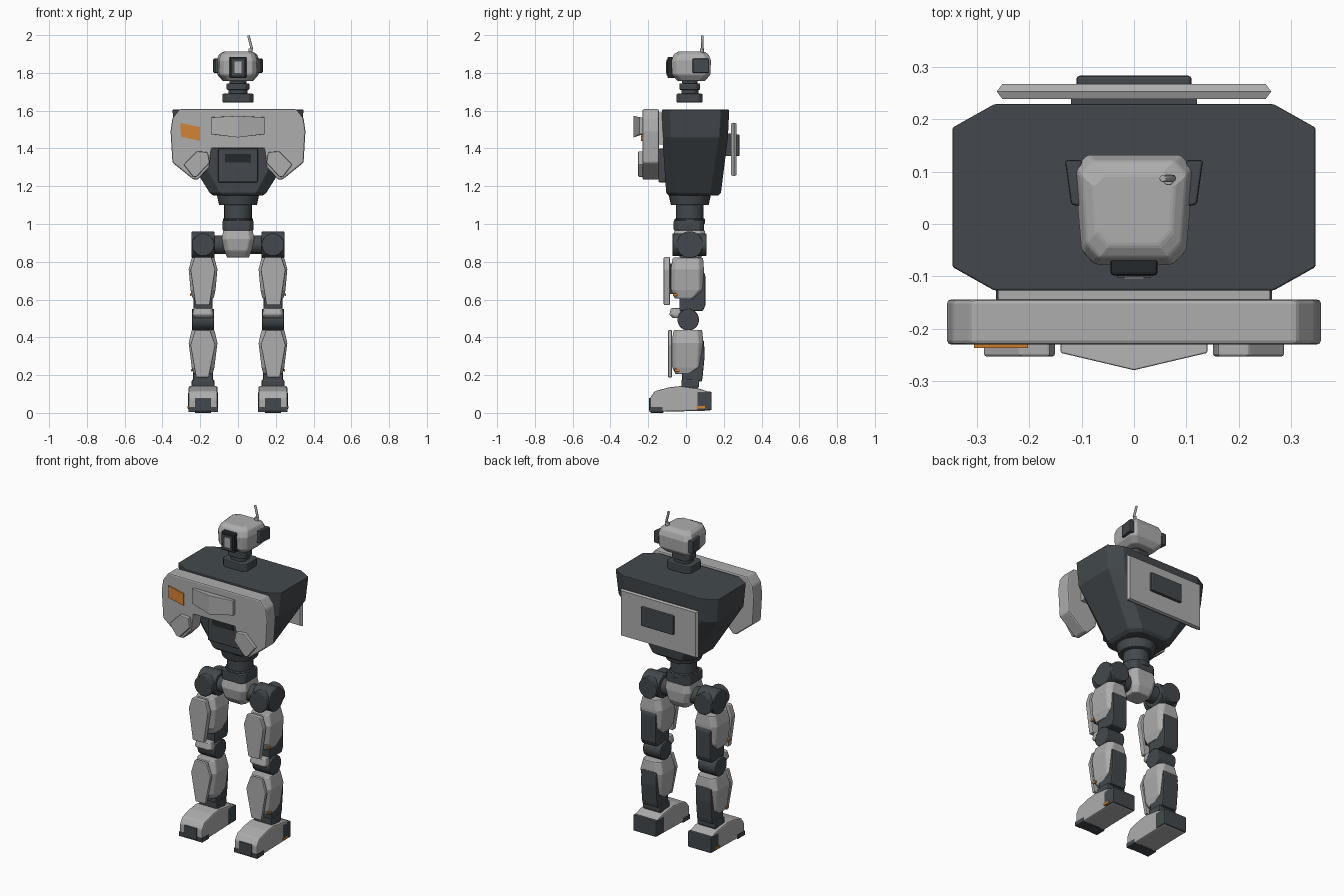
import bpy, bmesh, math
from mathutils import Matrix, Vector

if "Cube" in bpy.data.objects:
    bpy.data.objects.remove(bpy.data.objects["Cube"])


def material(name, rgb):
    m = bpy.data.materials.new(name)
    m.diffuse_color = (*rgb, 1)
    m.use_nodes = True
    m.node_tree.nodes["Principled BSDF"].inputs["Base Color"].default_value = m.diffuse_color
    return m


LIGHT = material("light_grey", (0.42, 0.42, 0.425))
DARK = material("dark_slate", (0.056, 0.066, 0.074))
BLACK = material("near_black", (0.018, 0.021, 0.024))
ORANGE = material("orange", (0.66, 0.23, 0.035))


def finish(name, bm, mat, bevel=0.0, smooth=False):
    bmesh.ops.recalc_face_normals(bm, faces=bm.faces)
    me = bpy.data.meshes.new(name)
    bm.to_mesh(me)
    bm.free()
    me.materials.append(mat)
    ob = bpy.data.objects.new(name, me)
    bpy.context.collection.objects.link(ob)
    if smooth:
        bpy.ops.object.select_all(action='DESELECT')
        ob.select_set(True)
        bpy.context.view_layer.objects.active = ob
        bpy.ops.object.shade_smooth_by_angle(angle=math.radians(35))
    if bevel:
        b = ob.modifiers.new("bevel", 'BEVEL')
        b.width, b.segments, b.limit_method = bevel, 2, 'ANGLE'
        b.angle_limit = math.radians(25)
    return ob


def loft(name, rings, mat, bevel=0.0, smooth=False):
    """Skin a stack of equal-length point rings and cap both ends."""
    bm = bmesh.new()
    vs = [[bm.verts.new(p) for p in r] for r in rings]
    n = len(vs[0])
    for a, b in zip(vs, vs[1:]):
        for i in range(n):
            bm.faces.new((a[i], a[(i + 1) % n], b[(i + 1) % n], b[i]))
    bm.faces.new(vs[0])
    bm.faces.new(vs[-1])
    return finish(name, bm, mat, bevel, smooth)


def ring(z, cx, y0, y1, hx, cut, cuty=None):
    """Horizontal rectangle with chamfered corners."""
    cy = cut if cuty is None else cuty
    x0, x1 = cx - hx, cx + hx
    return [(x0 + cut, y0, z), (x1 - cut, y0, z), (x1, y0 + cy, z), (x1, y1 - cy, z),
            (x1 - cut, y1, z), (x0 + cut, y1, z), (x0, y1 - cy, z), (x0, y0 + cy, z)]


def prism_y(name, pts, y0, y1, mat, bevel=0.0, s=1):
    """Front outline (x, z) extruded in depth."""
    return loft(name, [[(s * x, y, z) for x, z in pts] for y in (y0, y1)], mat, bevel)


def prism_x(name, pts, x0, x1, mat, bevel=0.0):
    """Side outline (y, z) extruded in width."""
    return loft(name, [[(x, y, z) for y, z in pts] for x in (x0, x1)], mat, bevel)


def box(name, x0, x1, y0, y1, z0, z1, mat, bevel=0.0):
    return prism_y(name, [(x0, z0), (x1, z0), (x1, z1), (x0, z1)], y0, y1, mat, bevel)


def cylinder(name, p0, p1, r, mat, bevel=0.004, sides=28, r2=None):
    p0, p1 = Vector(p0), Vector(p1)
    bm = bmesh.new()
    rot = (p1 - p0).to_track_quat('Z', 'Y').to_matrix().to_4x4()
    bmesh.ops.create_cone(bm, cap_ends=True, segments=sides, radius1=r,
                          radius2=r if r2 is None else r2, depth=(p1 - p0).length,
                          matrix=Matrix.Translation((p0 + p1) / 2) @ rot)
    return finish(name, bm, mat, bevel, True)


# Torso core, wide at the shoulders and tapering to the waist
loft("torso", [ring(1.15, 0, -.09, .17, .13, .05), ring(1.165, 0, -.105, .185, .15, .055),
               ring(1.46, 0, -.125, .222, .333, .08, .045),
               ring(1.605, 0, -.127, .229, .347, .08, .045)], DARK, .004)
box("belly_panel", -.105, .105, -.145, -.08, 1.22, 1.40, DARK, .008)
box("belly_inset", -.07, .07, -.149, -.143, 1.325, 1.37, BLACK)

# Chest plate with two drooping lobes
half = [(.31, 1.608), (.347, 1.56), (.357, 1.49), (.347, 1.325), (.235, 1.235),
        (.212, 1.235), (.152, 1.30), (.14, 1.40)]
prism_y("chest_plate", half + [(-x, z) for x, z in reversed(half)],
        -.23, -.144, LIGHT, .008)
box("chest_plate_mount", -.26, .26, -.148, -.12, 1.42, 1.59, LIGHT)
top = [(-.14, -.225), (-.14, -.246), (0, -.279), (.14, -.246), (.14, -.225)]
loft("chest_ridge", [[(x, y, z0 - d * (1 - abs(x) / .14)) for x, y in top]
                     for z0, d in ((1.475, .018), (1.565, -.008))], LIGHT, .003)
prism_y("chest_marker", [(-.305, 1.535), (-.202, 1.513), (-.202, 1.44), (-.302, 1.462)],
        -.237, -.228, ORANGE)
for s, side in ((-1, "right"), (1, "left")):
    prism_y(side + "_lobe_pad", [(.288, 1.315), (.218, 1.385), (.16, 1.38), (.15, 1.325),
                                 (.218, 1.25), (.238, 1.25)], -.253, -.225, LIGHT, .005, s)

# Back plate, thickest in the middle of its depth
loft("back_plate", [[(x * k, y, 1.395 + z * k) for x, z in
                     ((-.262, -.142), (.262, -.142), (.262, .142), (-.262, .142))]
                    for y, k in ((.239, .96), (.253, 1), (.267, .96))], LIGHT)
box("back_plate_mount", -.12, .12, .20, .242, 1.36, 1.48, DARK)
box("back_hatch", -.11, .11, .262, .283, 1.36, 1.475, DARK, .006)

# Neck and waist tiers
for name, z0, z1, y0, y1, hx in (
        ("neck_base", 1.643, 1.69, -.05, .088, .082), ("neck_middle", 1.68, 1.715, -.025, .065, .05),
        ("neck_collar", 1.71, 1.745, -.035, .075, .06), ("neck_top", 1.74, 1.775, -.02, .06, .045),
        ("waist_base", .965, 1.02, -.065, .095, .082)):
    loft(name, [ring(z, 0, y0, y1, hx, .022) for z in (z0, z1)], DARK, .006)
cylinder("waist_flare", (0, .02, 1.10), (0, .02, 1.16), .10, DARK, r2=.113)
cylinder("waist_column", (0, .02, 1.01), (0, .02, 1.11), .073, DARK)
cylinder("waist_ring", (0, .02, 1.0), (0, .02, 1.03), .08, DARK)
loft("pelvis", [ring(.822, 0, -.03, .08, .058, .02), ring(.86, 0, -.06, .10, .072, .025),
                ring(.92, 0, -.07, .105, .086, .025), ring(.967, 0, -.06, .10, .078, .025)],
     LIGHT, .006)

# Head with visor, ear pods and antenna
def head_ring(z, inset):
    pts = ring(z, 0, -.077 + inset, .132 - inset, .116 - inset, .026)
    return [(x * (1 - .16 * (.13 - y) / .21), y, z) for x, y, z in pts]


loft("head", [head_ring(1.757, .032), head_ring(1.79, .003), head_ring(1.865, 0),
              head_ring(1.898, .012), head_ring(1.913, .036)], LIGHT, .006)
box("visor_frame", -.045, .045, -.098, -.06, 1.772, 1.885, BLACK, .006)
box("visor_rim", -.032, .032, -.102, -.09, 1.785, 1.872, DARK)
box("visor_lens", -.019, .019, -.105, -.1, 1.80, 1.86, LIGHT)
for s, side in ((-1, "right"), (1, "left")):
    loft(side + "_ear_pod", [[(s * x, y, z) for x, y in ((.085, .03), (.12, .037),
                              (.132, .122), (.10, .122))] for z in (1.80, 1.875)], DARK, .005)
cylinder("antenna_base", (.066, .085, 1.905), (.066, .085, 1.93), .011, LIGHT, .002, 12)
cylinder("antenna", (.074, .087, 1.922), (.055, .087, 1.998), .007, LIGHT, .002, 12)

# Legs
for s, side in ((-1, "right_"), (1, "left_")):
    c = s * .185
    # Hip joint
    cylinder(side + "hip_axle", (s * .06, .02, .89), (s * .13, .02, .89), .05, DARK)
    cylinder(side + "hip_drum", (s * .125, .02, .89), (s * .245, .02, .89), .071, DARK)
    cylinder(side + "hip_roll_joint", (c, -.072, .89), (c, .108, .89), .06, DARK)
    # Thigh shell, front guard and rear actuator
    loft(side + "thigh", [ring(.605, c, -.06, .05, .055, .02), ring(.65, c, -.078, .092, .066, .022),
                          ring(.76, c, -.08, .095, .076, .025), ring(.822, c, -.07, .09, .06, .025)],
         LIGHT, .006)
    prism_y(side + "thigh_guard", [(.14, .825), (.23, .825), (.252, .76), (.225, .57),
                                   (.15, .57), (.12, .76)], -.118, -.085, LIGHT, .006, s)
    box(side + "thigh_guard_mount", c - .035, c + .035, -.09, -.05, .63, .79, DARK)
    prism_x(side + "thigh_core", [(-.035, .54), (.09, .54), (.102, .57), (.102, .73),
                                  (.085, .765), (-.035, .70)], c - .05, c + .05, DARK, .006)
    box(side + "thigh_marker", c + s * .06, c + s * .069, -.07, -.045, .62, .632, ORANGE)
    # Knee
    cylinder(side + "knee_drum", (s * .126, .012, .493), (s * .244, .012, .493), .057, DARK)
    loft(side + "knee_cap", [ring(z, c, y, -.02, h, .015) for z, y, h in
                             ((.502, -.07, .05), (.52, -.088, .056), (.555, -.08, .05))],
         LIGHT, .005)
    # Shin shell, front guard and rear actuator
    loft(side + "shin", [ring(.205, c, -.055, .03, .05, .02), ring(.24, c, -.073, .082, .06, .022),
                         ring(.37, c, -.077, .092, .076, .025), ring(.44, c, -.065, .085, .06, .025)],
         LIGHT, .006)
    prism_y(side + "shin_guard", [(.148, .438), (.228, .438), (.252, .36), (.222, .188),
                                  (.155, .188), (.12, .36)], -.095, -.074, LIGHT, .005, s)
    prism_x(side + "shin_core", [(-.02, .165), (.083, .165), (.088, .19), (.099, .30),
                                 (.095, .385), (-.02, .33)], c - .052, c + .052, DARK, .006)
    box(side + "shin_marker", c + s * .055, c + s * .064, -.06, -.035, .22, .232, ORANGE)
    # Ankle and foot
    cylinder(side + "ankle_drum", (s * .128, .02, .135), (s * .242, .02, .135), .042, DARK)
    box(side + "ankle_yoke", c - .06, c + .06, -.025, .07, .135, .175, DARK, .006)
    prism_x(side + "foot", [(-.19, .015), (-.19, .08), (-.165, .115), (-.09, .135), (-.03, .142),
                            (.07, .128), (.125, .11), (.13, .012), (-.12, .006)],
            c - .076, c + .076, LIGHT, .008)
    prism_x(side + "toe_pad", [(-.195, .012), (-.195, .08), (-.175, .08), (-.12, .03),
                               (-.12, 0), (-.185, 0)], c - .043, c + .043, DARK, .003)
    for k in (-1, 1):
        box(side + "toe_grip", c + k * .04, c + k * .078, -.192, -.125, .004, .03, DARK)
    box(side + "heel_block", c - .079, c + .079, .058, .136, .014, .112, DARK, .007)
    box(side + "heel_marker", c + s * .074, c + s * .082, .055, .10, .024, .036, ORANGE)
